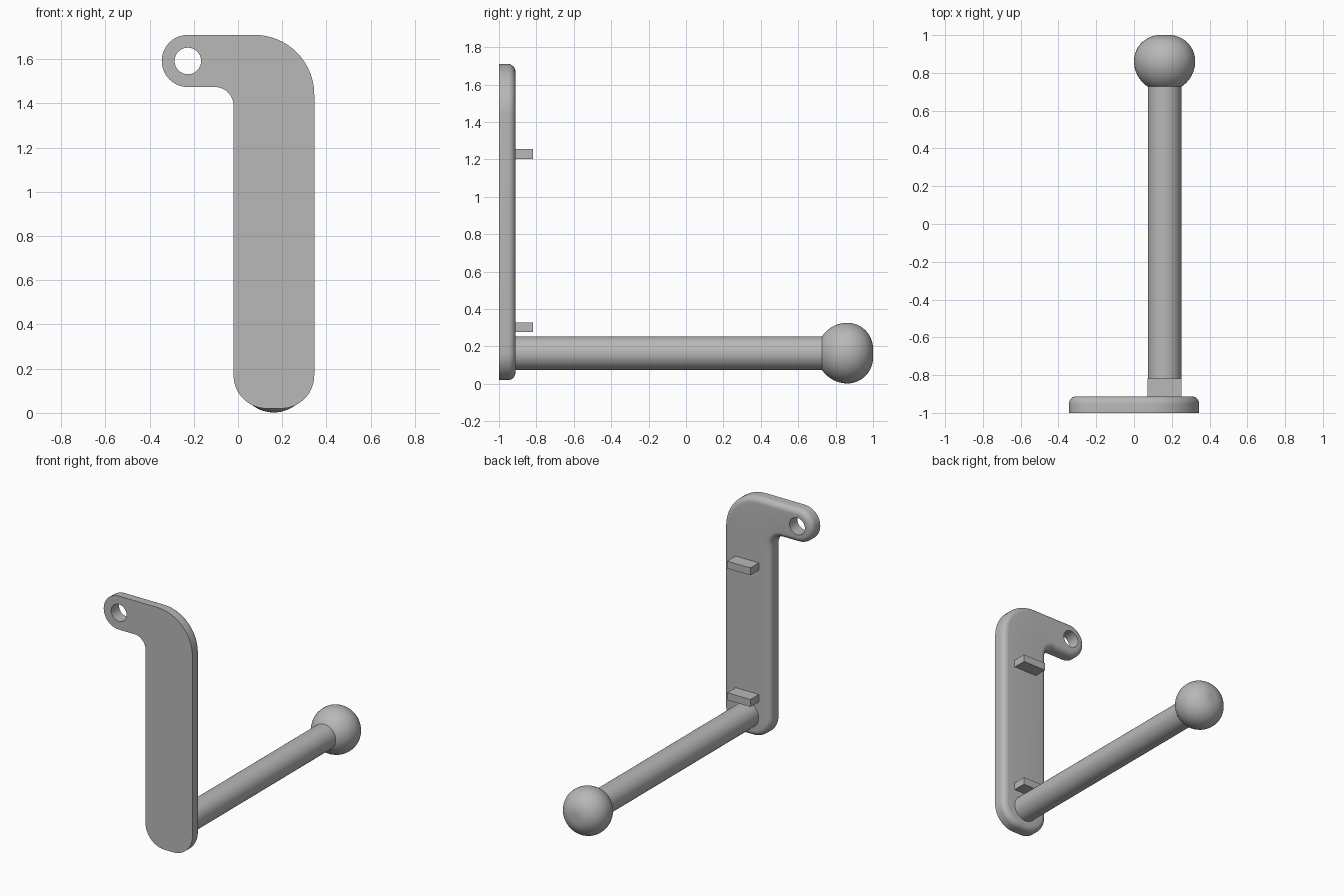
import bpy, bmesh, math
from math import sin, cos, pi, radians
from mathutils import Matrix, Vector

cube = bpy.data.objects.get("Cube")
if cube:
    bpy.data.objects.remove(cube)

grey = bpy.data.materials.new("satin_grey")
grey.use_nodes = True
colour = (0.48, 0.48, 0.48, 1)
grey.diffuse_color = colour
grey.node_tree.nodes["Principled BSDF"].inputs["Base Color"].default_value = colour


def finish(name, bm, smooth=True):
    bmesh.ops.recalc_face_normals(bm, faces=bm.faces)
    mesh = bpy.data.meshes.new(name)
    bm.to_mesh(mesh)
    bm.free()
    mesh.materials.append(grey)
    obj = bpy.data.objects.new(name, mesh)
    bpy.context.collection.objects.link(obj)
    if smooth:
        bpy.ops.object.select_all(action="DESELECT")
        obj.select_set(True)
        bpy.context.view_layer.objects.active = obj
        bpy.ops.object.shade_smooth_by_angle(angle=radians(35))
    return obj


def arc(cx, cz, r, start, end, steps=16):
    angles = [radians(start + (end - start) * i / steps) for i in range(steps + 1)]
    return [(cx + r * cos(a), cz + r * sin(a)) for a in angles]


def plate_outline(d):
    """Counter-clockwise plate outline, moved inward by d."""
    return (arc(0.195, 0.17, 0.15 - d, -90, 0)
            + arc(0.075, 1.44, 0.27 - d, 0, 90)
            + arc(-0.227, 1.592, 0.118 - d, 90, 270, 32)
            + arc(-0.105, 1.389, 0.085 + d, 90, 0)
            + arc(0.13, 0.17, 0.15 - d, 180, 270))


def loop(bm, points, y):
    return [bm.verts.new((x, y, z)) for x, z in points]


def bridge(bm, a, b):
    n = len(a)
    for i in range(n):
        j = (i + 1) % n
        bm.faces.new((a[i], a[j], b[j], b[i]))


def cap(bm, *loops):
    edges = []
    for ring in loops:
        for i in range(len(ring)):
            pair = (ring[i - 1], ring[i])
            edges.append(bm.edges.get(pair) or bm.edges.new(pair))
    bmesh.ops.triangle_fill(bm, edges=edges, use_beauty=True)


# Back plate: square front edge, rounded rear edge, round screw hole
front_y, rear_y, fillet = -1.0, -0.912, 0.04
bm = bmesh.new()
rings = [loop(bm, plate_outline(0), front_y)]
for i in range(9):
    a = i / 8 * pi / 2
    rings.append(loop(bm, plate_outline(fillet * (1 - cos(a))),
                      rear_y - fillet + fillet * sin(a)))
for a, b in zip(rings, rings[1:]):
    bridge(bm, a, b)
hole = arc(-0.227, 1.592, 0.06, 0, 360, 48)[:-1]
hole_front, hole_rear = loop(bm, hole, front_y), loop(bm, hole, rear_y)
bridge(bm, hole_front, hole_rear)
cap(bm, rings[0], hole_front)
cap(bm, rings[-1], hole_rear)
finish("back_plate", bm)


# Rod and end knob: profiles of (radius, y) turned about the rod axis
def lathe(name, profile, cx, cz, segments=64):
    bm = bmesh.new()
    verts = [bm.verts.new((cx + r, y, cz)) for r, y in profile]
    edges = [bm.edges.new(pair) for pair in zip(verts, verts[1:])]
    bmesh.ops.spin(bm, geom=verts + edges, cent=(cx, 0, cz), axis=(0, 1, 0),
                   angle=2 * pi, steps=segments, use_duplicate=False)
    bmesh.ops.remove_doubles(bm, verts=bm.verts, dist=0.0001)
    return finish(name, bm)


axis_x, axis_z = 0.162, 0.164
lathe("rod", [(0, -0.92), (0.089, -0.92), (0.089, 0.76), (0, 0.76)], axis_x, axis_z)

knob_y, knob_r, tip_r = 0.862, 0.162, 0.138
steps = [i / 20 * pi / 2 for i in range(21)]
knob = [(knob_r * sin(a), knob_y - knob_r * cos(a)) for a in steps]
knob += [(knob_r - tip_r + tip_r * cos(a), knob_y + tip_r * sin(a)) for a in steps[1:]]
knob.append((0, 1.0))
lathe("end_knob", knob, axis_x, axis_z)

# Two locating tabs on the rear of the plate
for name, z in (("lower_tab", 0.303), ("upper_tab", 1.229)):
    bm = bmesh.new()
    bmesh.ops.create_cube(bm, size=1, matrix=Matrix.Translation(Vector((axis_x, -0.868, z)))
                          @ Matrix.Diagonal((0.18, 0.1, 0.052, 1)))
    finish(name, bm, smooth=False)
